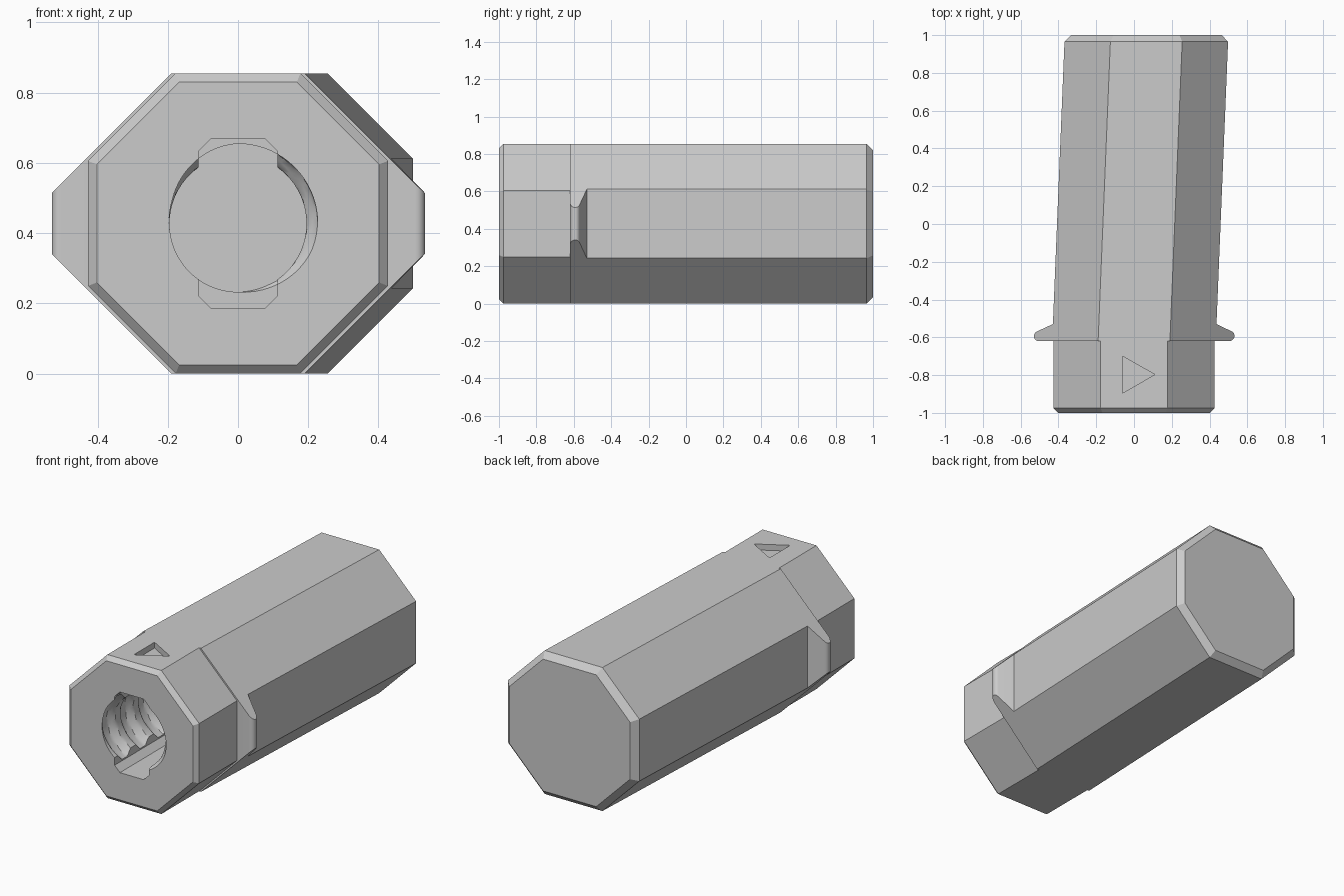
import bpy, bmesh
from math import sin, cos, pi, radians

cube = bpy.data.objects.get("Cube")
if cube:
    bpy.data.objects.remove(cube)

MID = 0.4275          # height of the long axis
BEND = -0.62          # where the straight collar meets the leaning body

grey = bpy.data.materials.new("light grey")
grey.use_nodes = True
colour = (0.6, 0.6, 0.6, 1)
grey.diffuse_color = colour
grey.node_tree.nodes["Principled BSDF"].inputs["Base Color"].default_value = colour


def loft(name, rings):
    """Closed solid skinned through rings of equal point count."""
    bm = bmesh.new()
    loops = [[bm.verts.new(p) for p in ring] for ring in rings]
    n = len(loops[0])
    for a, b in zip(loops, loops[1:]):
        for i in range(n):
            j = (i + 1) % n
            bm.faces.new((a[i], a[j], b[j], b[i]))
    bm.faces.new(loops[0])
    bm.faces.new(loops[-1])
    bmesh.ops.recalc_face_normals(bm, faces=bm.faces)
    mesh = bpy.data.meshes.new(name)
    bm.to_mesh(mesh)
    bm.free()
    mesh.materials.append(grey)
    obj = bpy.data.objects.new(name, mesh)
    bpy.context.collection.objects.link(obj)
    return obj


def octagon(y, hx, hz, diag):
    """Octagon with half sizes hx, hz and diagonals on |x| + |z| = diag."""
    lean = 0.041 * max(0, y - BEND)
    a, b = diag - hz, diag - hx
    pts = [(hx, -b), (hx, b), (a, hz), (-a, hz),
           (-hx, b), (-hx, -b), (-a, -hz), (a, -hz)]
    return [(x + lean, y, z + MID) for x, z in pts]


# Body: collar, side fins with a rounded tip, leaning shaft, bevelled ends
D = 0.6175
rings = [octagon(-1, 0.402, 0.4025, 0.57),
         octagon(-0.975, 0.427, MID, 0.605),
         octagon(BEND, 0.427, MID, 0.605)]
for k in range(11):
    t = radians(-90 + 15.5 * k)
    rings.append(octagon(-0.593 + 0.027 * sin(t), 0.504 + 0.027 * cos(t), MID, D))
rings += [octagon(-0.53, 0.433, MID, D),
          octagon(0.965, 0.433, MID, D),
          octagon(1, 0.398, MID - 0.035, D - 0.05)]
body = loft("grip_body", rings)


# Cutters: helical threaded bore, keyway slot and arrow mark
def bore_ring(y, n=72, pitch=0.17):
    ring = []
    for i in range(n):
        t = 2 * pi * i / n
        wave = 0.5 + 0.85 * cos(2 * pi * y / pitch - t)
        r = 0.195 + 0.032 * min(1, max(0, wave))
        ring.append((r * cos(t), y, MID + r * sin(t)))
    return ring


def slot_ring(y):
    w, h, c = 0.113, 0.24, 0.035
    pts = [(w, -h + c), (w, h - c), (w - c, h), (c - w, h),
           (-w, h - c), (-w, c - h), (c - w, -h), (w - c, -h)]
    return [(x, y, MID + z) for x, z in pts]


def arrow_ring(z):
    return [(-0.06, -0.895, z), (0.11, -0.797, z), (-0.06, -0.70, z)]


STEPS = 96
cutters = [
    loft("bore_cutter", [bore_ring(-1.03 + 1.23 * k / STEPS) for k in range(STEPS + 1)]),
    loft("slot_cutter", [slot_ring(-1.05), slot_ring(0.19)]),
    loft("arrow_cutter", [arrow_ring(0.82), arrow_ring(0.9)]),
]

bpy.ops.object.select_all(action='DESELECT')
bpy.context.view_layer.objects.active = body
body.select_set(True)
for cutter in cutters:
    mod = body.modifiers.new(cutter.name, 'BOOLEAN')
    mod.operation = 'DIFFERENCE'
    mod.solver = 'EXACT'
    mod.object = cutter
    bpy.ops.object.modifier_apply(modifier=mod.name)
for cutter in cutters:
    bpy.data.objects.remove(cutter)

bpy.ops.object.shade_smooth_by_angle(angle=radians(28))
